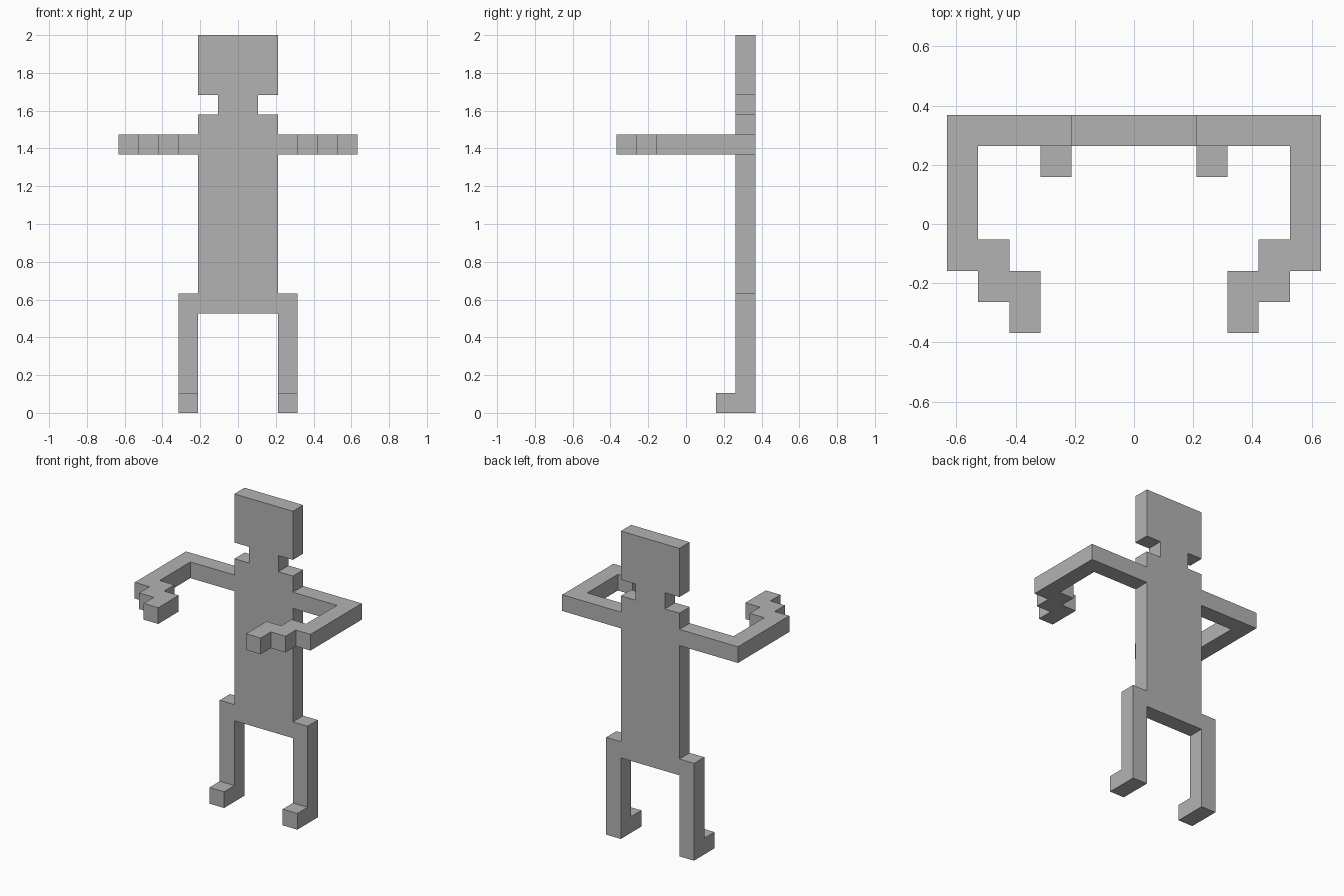
import bpy, bmesh
from math import radians
from mathutils import Vector
from itertools import product

if "Cube" in bpy.data.objects:
    bpy.data.objects.remove(bpy.data.objects["Cube"], do_unlink=True)

U = 2 / 19                      # edge of one block; the figure is 19 blocks tall
OFFSET = Vector((0, -3.5, 0))   # centres the block grid in depth

grey = bpy.data.materials.new("plain_grey")
grey.use_nodes = True
grey.diffuse_color = (0.45, 0.45, 0.45, 1)
grey.node_tree.nodes["Principled BSDF"].inputs["Base Color"].default_value = (0.45, 0.45, 0.45, 1)


def block(x, y, z):
    """Set of unit cells filling the given ranges."""
    return set(product(range(*x), range(*y), range(*z)))


def mirrored(cells):
    return {(-x - 1, y, z) for x, y, z in cells}


# Central parts: a flat slab one block deep at the back
parts = {
    "head": block((-2, 2), (6, 7), (16, 19)),
    "neck": block((-1, 1), (6, 7), (15, 16)),
    "torso": block((-2, 2), (6, 7), (5, 15)),
}

# Limbs, mirrored to both sides
limbs = {
    "leg": block((2, 3), (6, 7), (0, 6)),
    "foot": block((2, 3), (5, 6), (0, 1)),
    "upper_arm": block((2, 6), (6, 7), (13, 14)),
    "forearm": block((5, 6), (2, 6), (13, 14)),
    "hand": block((4, 5), (1, 3), (13, 14)),
    "fingers": block((3, 4), (0, 2), (13, 14)),
}
for name, cells in limbs.items():
    parts["left_" + name] = cells
    parts["right_" + name] = mirrored(cells)

filled = set().union(*parts.values())


def build(name, cells):
    """Skin the exposed sides of the cells, then merge flat areas."""
    bm = bmesh.new()
    for cell in cells:
        centre = Vector(cell) + Vector((0.5, 0.5, 0.5)) + OFFSET
        for axis, sign in product(range(3), (-1, 1)):
            normal = Vector((0, 0, 0))
            normal[axis] = sign
            if tuple(int(c + n) for c, n in zip(cell, normal)) in filled:
                continue
            a = Vector((0, 0, 0))
            a[(axis + 1) % 3] = 0.5
            b = normal.cross(a)
            corners = (-a - b, a - b, a + b, b - a)
            bm.faces.new([bm.verts.new((centre + normal / 2 + c) * U) for c in corners])
    bmesh.ops.remove_doubles(bm, verts=bm.verts, dist=U / 100)
    bmesh.ops.dissolve_limit(bm, angle_limit=radians(1), verts=bm.verts, edges=bm.edges)
    mesh = bpy.data.meshes.new(name)
    bm.to_mesh(mesh)
    bm.free()
    mesh.materials.append(grey)
    bpy.context.collection.objects.link(bpy.data.objects.new(name, mesh))


for name, cells in parts.items():
    build(name, cells)
